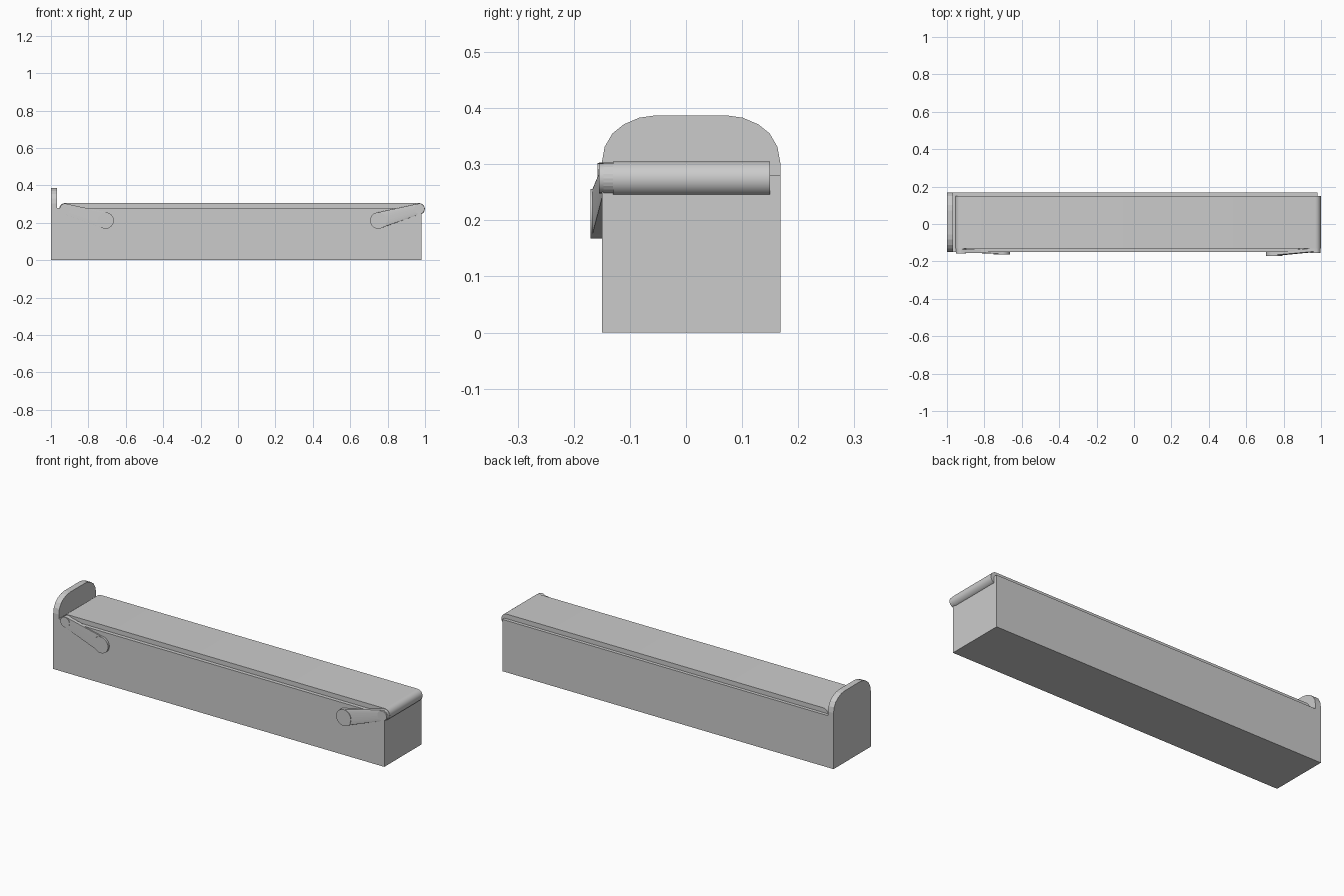
import bpy, bmesh
from math import sin, cos, pi

if "Cube" in bpy.data.objects:
    bpy.data.objects.remove(bpy.data.objects["Cube"])


def make(name, verts, faces=None):
    # builds a mesh from faces, or a convex hull when none are given
    me = bpy.data.meshes.new(name)
    bm = bmesh.new()
    vs = [bm.verts.new(v) for v in verts]
    if faces is None:
        res = bmesh.ops.convex_hull(bm, input=vs)
        bmesh.ops.dissolve_limit(bm, angle_limit=0.002, verts=bm.verts, edges=bm.edges)
    else:
        for f in faces:
            bm.faces.new([vs[i] for i in f])
    bmesh.ops.recalc_face_normals(bm, faces=bm.faces)
    bm.to_mesh(me)
    bm.free()
    ob = bpy.data.objects.new(name, me)
    bpy.context.collection.objects.link(ob)
    return ob


def prism(name, profile, a, b, axis):
    # extrudes a profile along x (profile = y,z) or y (profile = x,z)
    def put(p, t):
        return (t, p[0], p[1]) if axis == 'x' else (p[0], t, p[1])
    n = len(profile)
    verts = [put(p, a) for p in profile] + [put(p, b) for p in profile]
    faces = [list(range(n)), list(range(2 * n - 1, n - 1, -1))]
    faces += [[i, (i + 1) % n, n + (i + 1) % n, n + i] for i in range(n)]
    return make(name, verts, faces)


def ring(x, z, r, n=24, start=0.0, span=2 * pi):
    steps = n if span == 2 * pi else n + 1
    return [(x + r * cos(start + span * i / n), z + r * sin(start + span * i / n)) for i in range(steps)]


def rectangle(x0, x1, z0, z1):
    return [(x0, z0), (x1, z0), (x1, z1), (x0, z1)]


def drive_belt(name, big, small, big_y, small_y):
    # tapered loop wrapped around two pulleys
    verts = []
    for (x, z, r), ys in ((big, big_y), (small, small_y)):
        verts += [(px, y, pz) for px, pz in ring(x, z, r) for y in ys]
    return make(name, verts)


# counter body
prism("counter_body", rectangle(-0.967, 0.98, 0, 0.28), -0.15, 0.168, 'y')

# end panel with rounded top corners
half = [(0.159, 0.303), (0.154, 0.331), (0.140, 0.355), (0.120, 0.371), (0.092, 0.383), (0.064, 0.387)]
mid = 0.009
panel = [(mid - 0.159, 0), (mid + 0.159, 0)]
panel += [(mid + y, z) for y, z in half] + [(mid - y, z) for y, z in reversed(half)]
prism("end_panel", panel, -1.0, -0.967, 'x')

# conveyor belt looped over both rollers
loop = ring(0.968, 0.274, 0.031, 12, -pi / 2, pi) + ring(-0.925, 0.274, 0.031, 12, pi / 2, pi)
prism("conveyor_belt", loop, -0.13, 0.15, 'y')

# roller shafts that carry the small pulleys
prism("left_small_pulley", ring(-0.925, 0.275, 0.027), -0.158, -0.12, 'y')
prism("right_small_pulley", ring(0.97, 0.275, 0.027), -0.155, -0.12, 'y')

# motor pulleys
prism("left_motor_pulley", ring(-0.708, 0.212, 0.044), -0.162, -0.14, 'y')
prism("right_motor_pulley", ring(0.75, 0.212, 0.044), -0.17, -0.14, 'y')

# drive belts
drive_belt("left_drive_belt", (-0.708, 0.212, 0.043), (-0.925, 0.275, 0.028),
           (-0.157, -0.14), (-0.155, -0.135))
drive_belt("right_drive_belt", (0.75, 0.212, 0.043), (0.97, 0.275, 0.028),
           (-0.167, -0.145), (-0.147, -0.13))

# soft shading on the curved parts
for ob in bpy.data.objects:
    if "pulley" in ob.name or ob.name == "conveyor_belt":
        bpy.ops.object.select_all(action='DESELECT')
        ob.select_set(True)
        bpy.context.view_layer.objects.active = ob
        bpy.ops.object.shade_smooth_by_angle(angle=0.6)
